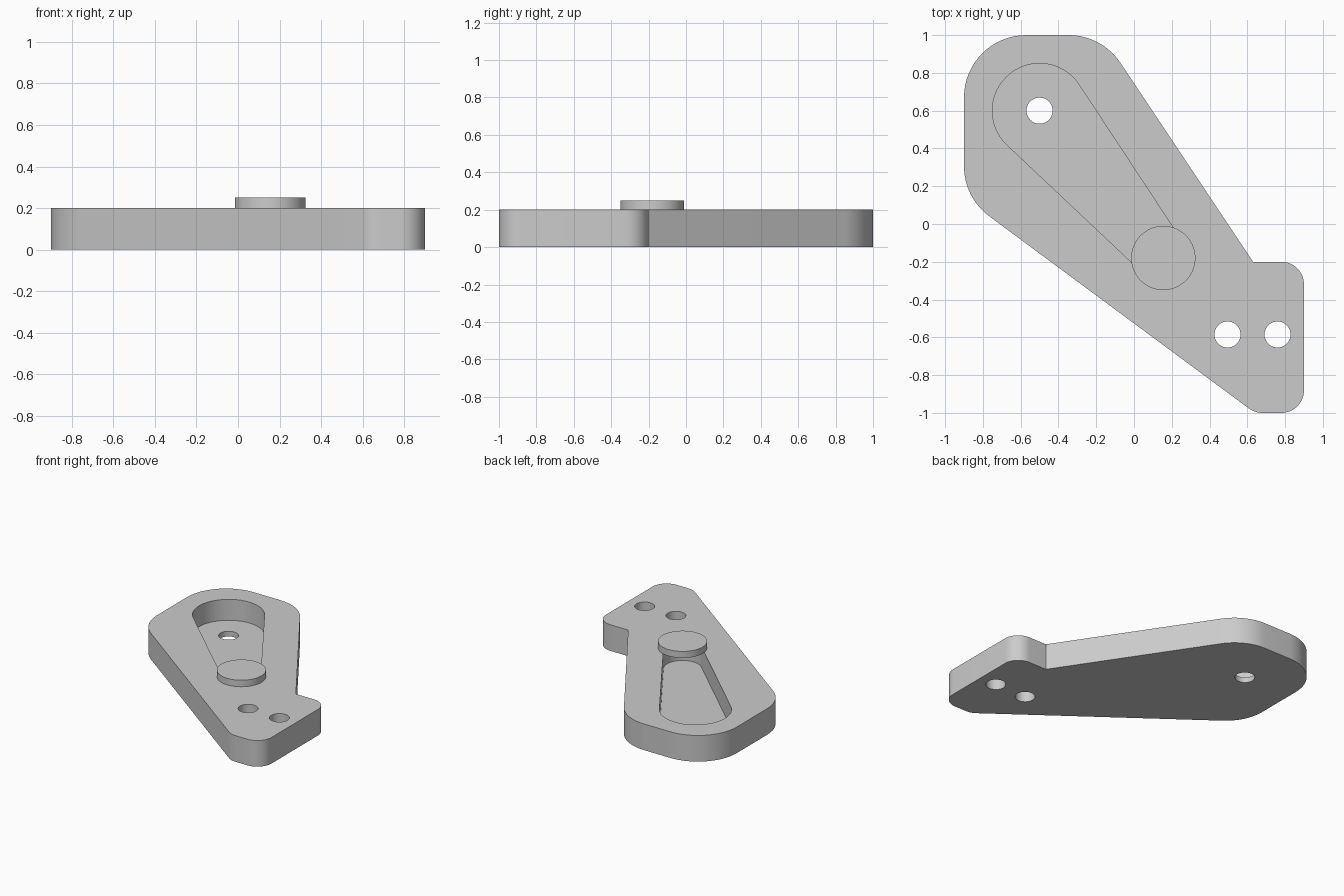
import bpy, bmesh, math
from mathutils import Vector

cube = bpy.data.objects.get("Cube")
if cube:
    bpy.data.objects.remove(cube, do_unlink=True)

grey = bpy.data.materials.new("plain grey")
grey.use_nodes = True
colour = (0.6, 0.6, 0.6, 1)
grey.diffuse_color = colour
grey.node_tree.nodes["Principled BSDF"].inputs["Base Color"].default_value = colour


def arc(cx, cy, r, start, sweep, steps):
    """Points along an arc, ends included."""
    return [Vector((cx + r * math.cos(start + sweep * i / steps),
                    cy + r * math.sin(start + sweep * i / steps)))
            for i in range(steps + 1)]


def circle(cx, cy, r, sides=64):
    return arc(cx, cy, r, 0, math.tau, sides)[:-1]


def rounded(corners):
    """Counter-clockwise outline from (x, y, fillet radius) corners."""
    points = []
    for i, (x, y, r) in enumerate(corners):
        p = Vector((x, y))
        if r == 0:
            points.append(p)
            continue
        back = (Vector(corners[i - 1][:2]) - p).normalized()
        ahead = (Vector(corners[(i + 1) % len(corners)][:2]) - p).normalized()
        half = back.angle(ahead) / 2
        centre = p + (back + ahead).normalized() * r / math.sin(half)
        first = p + back * r / math.tan(half) - centre
        points += arc(*centre, r, math.atan2(first.y, first.x), math.pi - 2 * half, 16)
    return points


def tapered_slot(a, ra, b, rb):
    """Outline wrapped round two circles of different size."""
    axis = Vector(b) - Vector(a)
    heading = math.atan2(axis.y, axis.x)
    spread = math.acos((ra - rb) / axis.length)
    return (arc(*b, rb, heading - spread, 2 * spread, 32)
            + arc(*a, ra, heading + spread, math.tau - 2 * spread, 40))


def prism(name, outline, z0, z1):
    bm = bmesh.new()
    base = bm.faces.new([bm.verts.new((p.x, p.y, z0)) for p in outline])
    top = bmesh.ops.extrude_face_region(bm, geom=[base])["geom"]
    bmesh.ops.translate(bm, vec=(0, 0, z1 - z0),
                        verts=[v for v in top if isinstance(v, bmesh.types.BMVert)])
    bmesh.ops.recalc_face_normals(bm, faces=bm.faces)
    mesh = bpy.data.meshes.new(name)
    bm.to_mesh(mesh)
    bm.free()
    mesh.materials.append(grey)
    obj = bpy.data.objects.new(name, mesh)
    bpy.context.collection.objects.link(obj)
    return obj


def select(obj):
    bpy.ops.object.select_all(action="DESELECT")
    obj.select_set(True)
    bpy.context.view_layer.objects.active = obj


def cut(obj, cutter):
    mod = obj.modifiers.new("cut", "BOOLEAN")
    mod.operation = "DIFFERENCE"
    mod.solver = "EXACT"
    mod.object = cutter
    select(obj)
    bpy.ops.object.modifier_apply(modifier=mod.name)
    bpy.data.objects.remove(cutter, do_unlink=True)


THICK, FLOOR = 0.2, 0.04
PIVOT, BUTTON = (-0.5, 0.6), (0.155, -0.18)

# Plate with filleted corners and a foot at the front left
plate = prism("plate", rounded([
    (-0.9, 0.14, 0.33), (0.64, -1, 0.12), (0.9, -1, 0.12),
    (0.9, -0.2, 0.12), (0.63, -0.2, 0), (-0.17, 1, 0.33), (-0.9, 1, 0.33)]), 0, THICK)

# Tapered pocket in the top
cut(plate, prism("pocket_cutter", tapered_slot(PIVOT, 0.25, BUTTON, 0.132), FLOOR, 0.4))

# Through holes
for x, y in (PIVOT, (0.495, -0.585), (0.76, -0.585)):
    cut(plate, prism("hole_cutter", circle(x, y, 0.069), -0.1, 0.4))

# Round button over the narrow end of the pocket
button = prism("button", circle(*BUTTON, 0.17), THICK, 0.25)

for obj in (plate, button):
    select(obj)
    bpy.ops.object.shade_smooth_by_angle(angle=math.radians(30))
